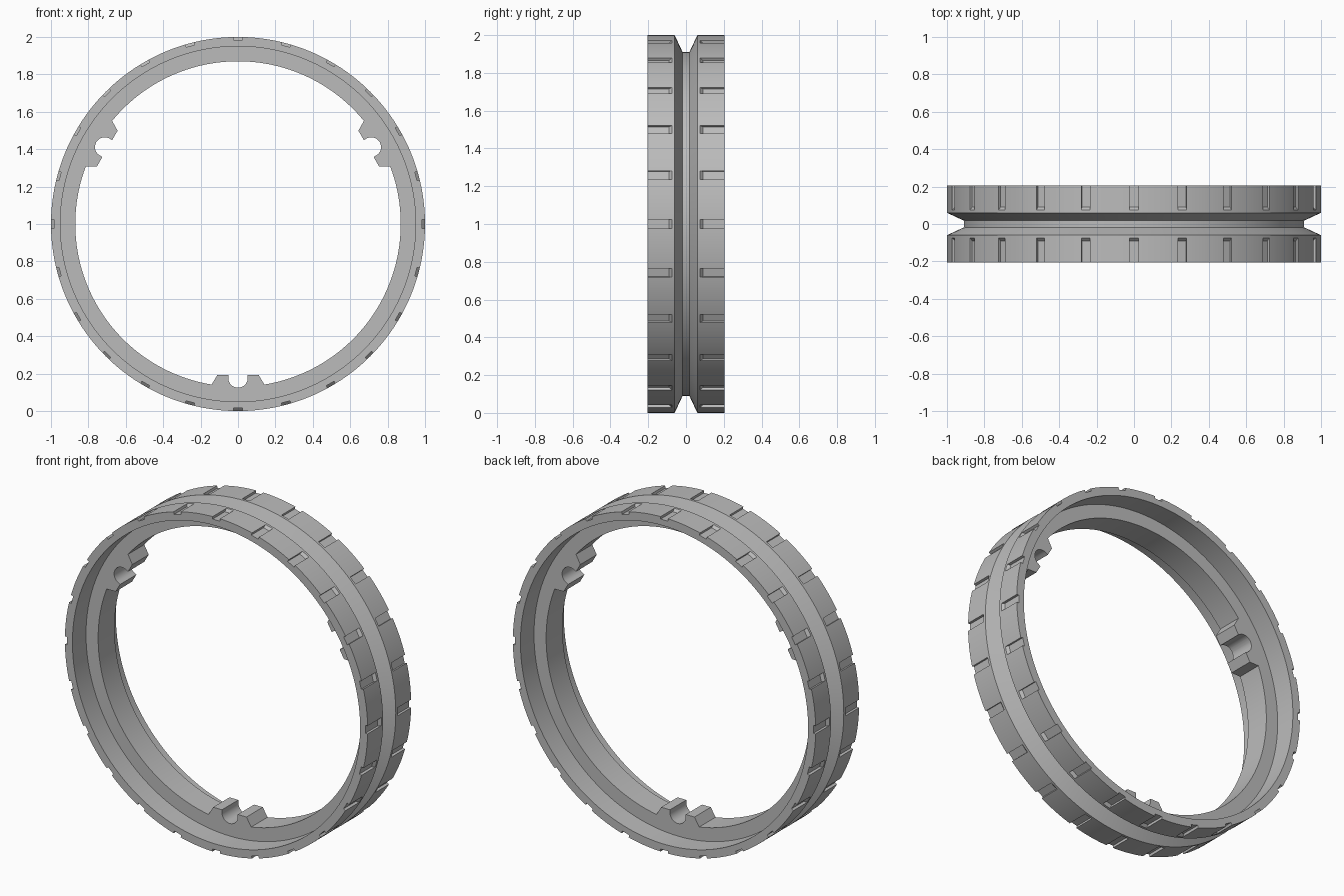
import bpy, bmesh, math
from mathutils import Matrix, Vector

if "Cube" in bpy.data.objects:
    bpy.data.objects.remove(bpy.data.objects["Cube"])

HALF = 0.205      # half width of the whole ring
WEB = 0.077       # half width of the inner flange
SEGMENTS = 192
NOTCHES = 24

grey = bpy.data.materials.new("grey")
grey.use_nodes = True
colour = (0.5, 0.5, 0.5, 1)
grey.diffuse_color = colour
grey.node_tree.nodes["Principled BSDF"].inputs["Base Color"].default_value = colour


def make_object(name, bm):
    bmesh.ops.recalc_face_normals(bm, faces=bm.faces[:])
    mesh = bpy.data.meshes.new(name)
    bm.to_mesh(mesh)
    bm.free()
    mesh.materials.append(grey)
    obj = bpy.data.objects.new(name, mesh)
    bpy.context.collection.objects.link(obj)
    return obj


def add_prism(bm, outline, sweep, turn):
    """Extrude a closed outline along sweep, turned about the ring axis."""
    base = [bm.verts.new(p) for p in outline]
    face = bm.faces.new(base)
    grown = bmesh.ops.extrude_face_region(bm, geom=[face])["geom"]
    top = [v for v in grown if isinstance(v, bmesh.types.BMVert)]
    bmesh.ops.translate(bm, verts=top, vec=sweep)
    bmesh.ops.rotate(bm, verts=base + top, cent=(0, 0, 1),
                     matrix=Matrix.Rotation(turn, 3, 'Y'))


def combine(target, tool, operation):
    mod = target.modifiers.new(operation.title(), 'BOOLEAN')
    mod.operation = operation
    mod.solver = 'EXACT'
    mod.object = tool
    bpy.ops.object.select_all(action='DESELECT')
    bpy.context.view_layer.objects.active = target
    target.select_set(True)
    bpy.ops.object.modifier_apply(modifier=mod.name)
    bpy.data.objects.remove(tool)


# Ring body: half section as (radius, y), mirrored and spun about y
half = [(0.91, 0.018), (1, 0.06), (1, HALF), (0.95, HALF), (0.95, WEB), (0.87, WEB)]
section = half + [(r, -y) for r, y in reversed(half)]
bm = bmesh.new()
rings = []
for i in range(SEGMENTS):
    a = math.tau * i / SEGMENTS
    rings.append([bm.verts.new((r * math.cos(a), y, 1 + r * math.sin(a)))
                  for r, y in section])
for i, ring in enumerate(rings):
    after = rings[(i + 1) % SEGMENTS]
    for j in range(len(section)):
        k = (j + 1) % len(section)
        bm.faces.new((ring[j], ring[k], after[k], after[j]))
wheel = make_object("grooved_ring", bm)

# Three mounting lugs on the bore
bosses, sockets = bmesh.new(), bmesh.new()
side = [(0.12, 0.11), (0.142, 0.14), (0.11, 0.193)]
lug = side + [(-x, z) for x, z in reversed(side)]
arc = [(0.052 * math.cos(a), 0.177 + 0.052 * math.sin(a))
       for a in (math.pi + math.pi * i / 20 for i in range(21))]
slot = arc + [(0.052, 0.26), (-0.052, 0.26)]
for i in range(3):
    turn = math.tau * i / 3
    add_prism(bosses, [(x, -WEB, z) for x, z in lug], Vector((0, 2 * WEB, 0)), turn)
    add_prism(sockets, [(x, -0.12, z) for x, z in slot], Vector((0, 0.24, 0)), turn)
combine(wheel, make_object("lugs", bosses), 'UNION')
combine(wheel, make_object("lug_sockets", sockets), 'DIFFERENCE')

# Tread notches with a sloped inner end, on both rims
grooves = bmesh.new()
cut = [(HALF + 0.02, 0.985), (0.09, 0.985), (0.06, 1.015), (HALF + 0.02, 1.015)]
for i in range(NOTCHES):
    for s in (-1, 1):
        add_prism(grooves, [(-0.024, s * y, 1 + r) for y, r in cut],
                  Vector((0.048, 0, 0)), math.tau * i / NOTCHES)
combine(wheel, make_object("tread_notches", grooves), 'DIFFERENCE')

bpy.ops.object.shade_smooth_by_angle(angle=math.radians(20))
